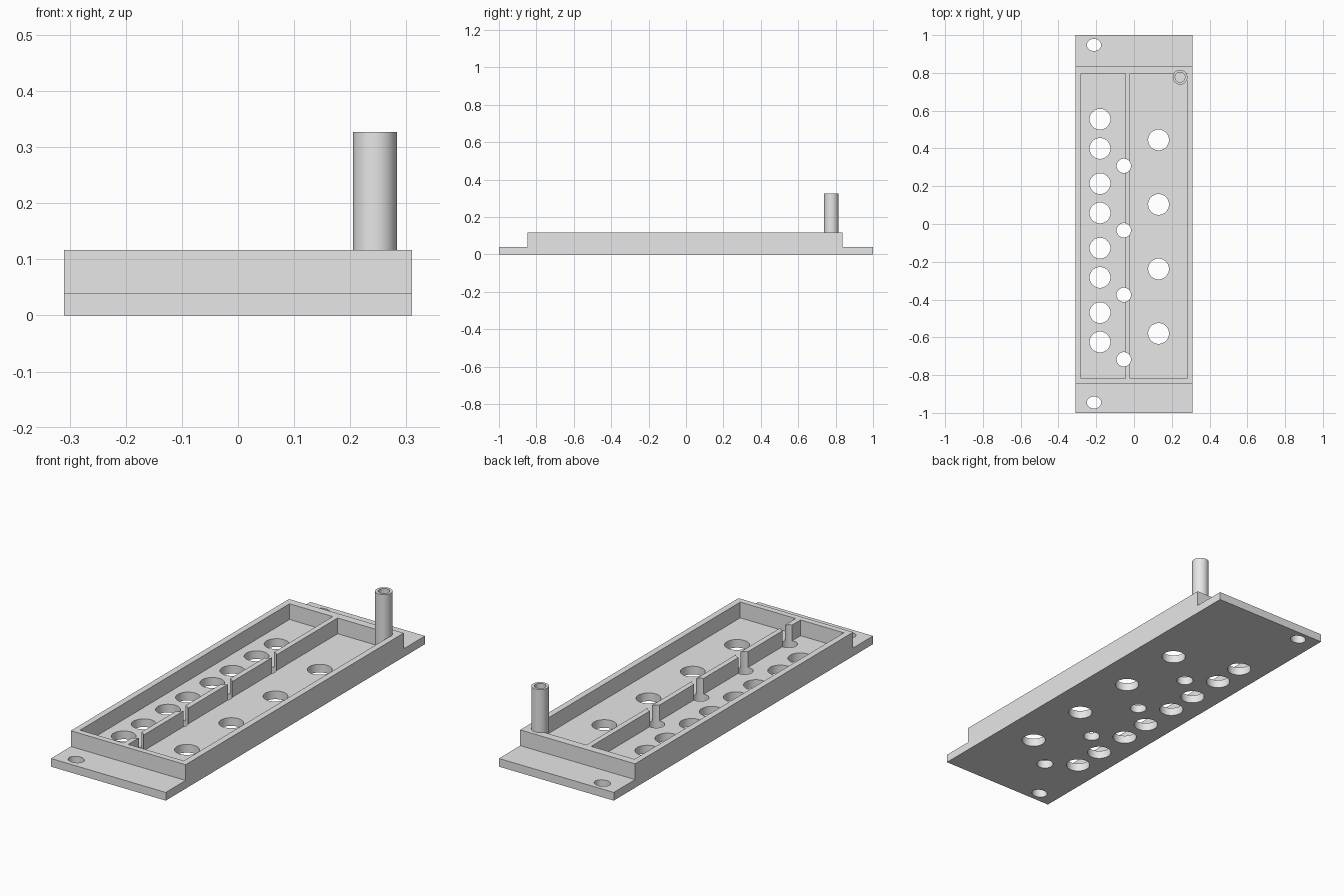
import bpy, bmesh
from mathutils import Matrix

cube = bpy.data.objects.get("Cube")
if cube:
    bpy.data.objects.remove(cube, do_unlink=True)

grey = bpy.data.materials.new("plain grey")
grey.use_nodes = True
grey.diffuse_color = (0.8, 0.8, 0.8, 1)
grey.node_tree.nodes["Principled BSDF"].inputs["Base Color"].default_value = (0.8, 0.8, 0.8, 1)

FLOOR, RIM, POST_TOP = 0.04, 0.117, 0.327


def make(name, bm):
    bmesh.ops.recalc_face_normals(bm, faces=bm.faces)
    mesh = bpy.data.meshes.new(name)
    bm.to_mesh(mesh)
    bm.free()
    mesh.materials.append(grey)
    ob = bpy.data.objects.new(name, mesh)
    bpy.context.collection.objects.link(ob)
    return ob


def box(name, x0, x1, y0, y1, z0, z1):
    bm = bmesh.new()
    mat = (Matrix.Translation(((x0 + x1) / 2, (y0 + y1) / 2, (z0 + z1) / 2))
           @ Matrix.Diagonal((x1 - x0, y1 - y0, z1 - z0, 1)))
    bmesh.ops.create_cube(bm, size=1, matrix=mat)
    return make(name, bm)


def cylinder(name, x, y, rx, z0, z1, ry=None):
    bm = bmesh.new()
    mat = (Matrix.Translation((x, y, (z0 + z1) / 2))
           @ Matrix.Diagonal((rx, ry or rx, z1 - z0, 1)))
    bmesh.ops.create_cone(bm, cap_ends=True, segments=48, radius1=1,
                          radius2=1, depth=1, matrix=mat)
    return make(name, bm)


def cut(target, cutter):
    bpy.context.view_layer.objects.active = target
    mod = target.modifiers.new("cut", 'BOOLEAN')
    mod.operation, mod.solver, mod.object = 'DIFFERENCE', 'EXACT', cutter
    bpy.ops.object.modifier_apply(modifier=mod.name)
    bpy.data.objects.remove(cutter, do_unlink=True)


def smooth(ob):
    bpy.ops.object.select_all(action='DESELECT')
    ob.select_set(True)
    bpy.context.view_layer.objects.active = ob
    bpy.ops.object.shade_smooth_by_angle()


# Stepped body: side profile swept across the width
profile = [(-1, 0), (1, 0), (1, FLOOR), (0.836, FLOOR), (0.836, RIM),
           (-0.847, RIM), (-0.847, FLOOR), (-1, FLOOR)]
bm = bmesh.new()
face = bm.faces.new([bm.verts.new((-0.31, y, z)) for y, z in profile])
swept = bmesh.ops.extrude_face_region(bm, geom=[face])["geom"]
bmesh.ops.translate(bm, vec=(0.62, 0, 0),
                    verts=[v for v in swept if isinstance(v, bmesh.types.BMVert)])
panel = make("panel_body", bm)

# Two open pockets with a thin divider between them
for x0, x1 in ((-0.28, -0.046), (-0.02, 0.28)):
    cut(panel, box("pocket_cutter", x0, x1, -0.818, 0.797, FLOOR, 0.2))

# Four repeated groups of through holes: x, first y, radius
for x, y, r in ((-0.18, 0.555, 0.055), (-0.18, 0.4, 0.055),
                (0.13, 0.445, 0.055), (-0.054, 0.308, 0.038)):
    for i in range(4):
        cut(panel, cylinder("hole_cutter", x, y - 0.3415 * i, r, -0.1, 0.2))

# Oval mounting holes in the end flanges
for y in (0.948, -0.945):
    cut(panel, cylinder("mount_cutter", -0.212, y, 0.038, -0.1, 0.2, 0.032))

# Hollow corner post, its bore also cleared through the pocket wall
PX, PY = 0.244, 0.777
post = cylinder("corner_post", PX, PY, 0.039, FLOOR - 0.01, POST_TOP)
for ob in (post, panel):
    cut(ob, cylinder("bore_cutter", PX, PY, 0.026, FLOOR, 0.5))
    smooth(ob)
